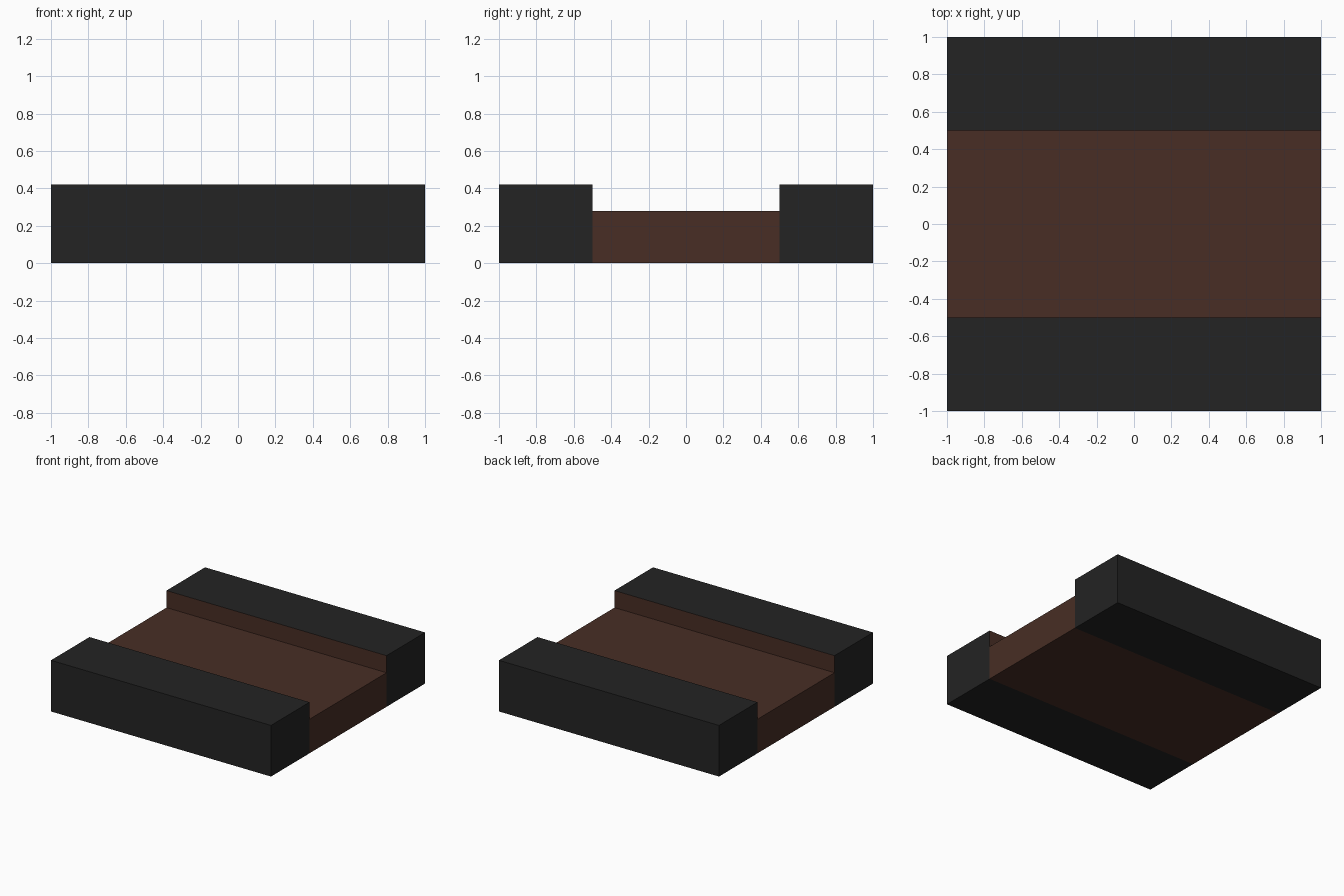
import bpy
import bmesh

if "Cube" in bpy.data.objects:
    bpy.data.objects.remove(bpy.data.objects["Cube"])


def material(name, rgb):
    m = bpy.data.materials.new(name)
    m.diffuse_color = (*rgb, 1.0)
    m.use_nodes = True
    m.node_tree.nodes["Principled BSDF"].inputs["Base Color"].default_value = m.diffuse_color
    return m


charcoal = material("charcoal", (0.017, 0.017, 0.017))
brown = material("dark brown", (0.065, 0.027, 0.018))


def box(name, y0, y1, height, mats):
    bm = bmesh.new()
    bmesh.ops.create_cube(bm, size=1.0)
    for v in bm.verts:
        v.co = (v.co.x * 2.0,
                y0 + (v.co.y + 0.5) * (y1 - y0),
                (v.co.z + 0.5) * height)
    mesh = bpy.data.meshes.new(name)
    for m in mats:
        mesh.materials.append(m)
    # faces that look toward the channel take the second colour
    if len(mats) > 1:
        bm.normal_update()
        for f in bm.faces:
            inward = f.normal.y * (y0 + y1) < -0.1
            f.material_index = 1 if inward else 0
    bm.to_mesh(mesh)
    bm.free()
    ob = bpy.data.objects.new(name, mesh)
    bpy.context.collection.objects.link(ob)
    return ob


# Sunken channel floor between the rails
box("channel_floor", -0.5, 0.5, 0.28, [brown])

# Raised rails, charcoal outside with brown inner walls
box("front_rail", -1.0, -0.5, 0.42, [charcoal, brown])
box("back_rail", 0.5, 1.0, 0.42, [charcoal, brown])
